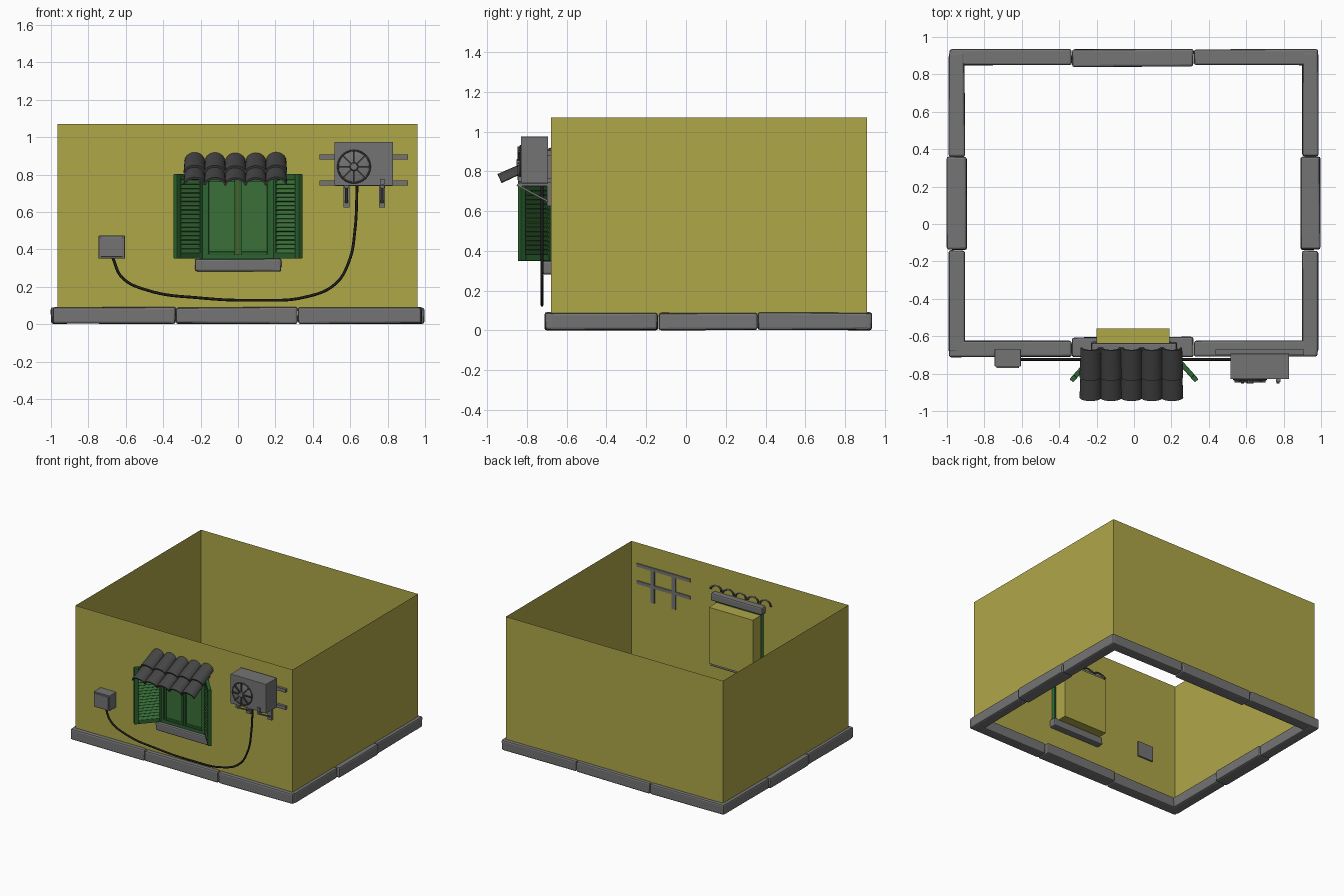
import bpy, bmesh, math, random
from mathutils import Matrix, Vector

random.seed(4)
if "Cube" in bpy.data.objects:
    bpy.data.objects.remove(bpy.data.objects["Cube"], do_unlink=True)


def material(name, r, g, b):
    m = bpy.data.materials.new(name)
    m.use_nodes = True
    m.diffuse_color = (r, g, b, 1)
    bsdf = m.node_tree.nodes["Principled BSDF"]
    bsdf.inputs["Base Color"].default_value = (r, g, b, 1)
    bsdf.inputs["Roughness"].default_value = 0.8
    return m


YELLOW = material("wall yellow", 0.43, 0.385, 0.066)
GREY = material("stone grey", 0.175, 0.175, 0.175)
DARK = material("tile charcoal", 0.06, 0.06, 0.06)
GREEN = material("frame green", 0.025, 0.125, 0.03)
LEAF = material("panel green", 0.042, 0.16, 0.04)
BLACK = material("cable black", 0.012, 0.012, 0.012)


def finish(name, bm, mat, matrix=None, bevel=0.0, smooth=False):
    bmesh.ops.recalc_face_normals(bm, faces=bm.faces)
    mesh = bpy.data.meshes.new(name)
    bm.to_mesh(mesh)
    bm.free()
    mesh.materials.append(mat)
    ob = bpy.data.objects.new(name, mesh)
    bpy.context.collection.objects.link(ob)
    if matrix:
        ob.matrix_world = matrix
    if bevel:
        mod = ob.modifiers.new("Bevel", "BEVEL")
        mod.width, mod.segments = bevel, 2
    if smooth:
        bpy.ops.object.select_all(action="DESELECT")
        ob.select_set(True)
        bpy.context.view_layer.objects.active = ob
        bpy.ops.object.shade_smooth_by_angle(angle=math.radians(35))
    return ob


def add_box(bm, x, y, z, tilt=None, jitter=0.0):
    """Box from three (low, high) ranges, optionally turned about its centre."""
    mid = Vector((sum(x), sum(y), sum(z))) / 2
    size = Vector((x[1] - x[0], y[1] - y[0], z[1] - z[0]))
    m = Matrix.Translation(mid) @ (tilt or Matrix()) @ Matrix.Diagonal(size).to_4x4()
    verts = bmesh.ops.create_cube(bm, size=1, matrix=m)["verts"]
    for v in verts:
        v.co += Vector([random.uniform(-jitter, jitter) for _ in range(3)])


def boxes(name, parts, mat, matrix=None, bevel=0.0, jitter=0.0):
    bm = bmesh.new()
    for p in parts:
        add_box(bm, *p, jitter=jitter)
    return finish(name, bm, mat, matrix, bevel)


# Thin walls, with a niche pushed inward behind the window
X0, X1, Y0, Y1, Z0, Z1 = -0.965, 0.96, -0.68, 0.91, 0.07, 1.07
NICHE_Y = -0.56
bm = bmesh.new()


def quad(*pts):
    bm.faces.new([bm.verts.new(p) for p in pts])


def upright(a, b, z0, z1):
    quad((*a, z0), (*b, z0), (*b, z1), (*a, z1))


upright((X1, Y0), (X1, Y1), Z0, Z1)
upright((X1, Y1), (X0, Y1), Z0, Z1)
upright((X0, Y1), (X0, Y0), Z0, Z1)
xs, zs = (X0, -0.2, 0.19, X1), (Z0, 0.34, 0.79, Z1)
for i in range(3):
    for k in range(3):
        if (i, k) != (1, 1):
            upright((xs[i], Y0), (xs[i + 1], Y0), zs[k], zs[k + 1])
upright((xs[1], NICHE_Y), (xs[2], NICHE_Y), zs[1], zs[2])
for x in xs[1:3]:
    upright((x, Y0), (x, NICHE_Y), zs[1], zs[2])
for z in zs[1:3]:
    quad((xs[1], Y0, z), (xs[2], Y0, z), (xs[2], NICHE_Y, z), (xs[1], NICHE_Y, z))
bmesh.ops.remove_doubles(bm, verts=bm.verts, dist=0.0005)
finish("walls", bm, YELLOW)

# Plinth stones: three to a side, the middle one a little wider
H = (0.003, 0.09)
cuts_x, cuts_y = (-0.99, -0.332, 0.32, 0.985), (-0.69, -0.14, 0.36, 0.92)
for i in range(3):
    d = 0.01 if i == 1 else 0.0
    span = (cuts_x[i] + 0.002, cuts_x[i + 1] - 0.002)
    side = (cuts_y[i] + 0.002, cuts_y[i + 1] - 0.002)
    for name, x, y in (("front", span, (-0.71, -0.625 + 2 * d)),
                       ("back", span, (0.85 - d, 0.935)),
                       ("left", (0.9 - d, 0.985 + d), side),
                       ("right", (-0.99 - d, -0.905 + d), side)):
        boxes(f"plinth_{name}_{i + 1}", [(x, y, H)], GREY, bevel=0.012, jitter=0.003)

# Window sill and lintel
boxes("window_sill", [((-0.23, 0.23), (-0.72, -0.63), (0.28, 0.348))], GREY, bevel=0.01, jitter=0.003)
boxes("window_lintel", [((-0.228, 0.228), (-0.715, -0.635), (0.805, 0.865))], GREY, bevel=0.01)


def frame(x0, x1, y, z0, z1, w):
    """Four bars around a rectangle."""
    return [((x0, x0 + w), y, (z0, z1)), ((x1 - w, x1), y, (z0, z1)),
            ((x0 + w, x1 - w), y, (z0, z0 + w)), ((x0 + w, x1 - w), y, (z1 - w, z1))]


# Window frame and two casements
boxes("window_frame", frame(-0.2, 0.2, (-0.695, -0.66), 0.345, 0.805, 0.028), GREEN)
for name, a, b in (("right", -0.172, -0.003), ("left", 0.003, 0.172)):
    boxes(f"casement_{name}", frame(a, b, (-0.69, -0.665), 0.372, 0.778, 0.016), GREEN, bevel=0.003)
    boxes(f"casement_panel_{name}", [((a + 0.014, b - 0.014), (-0.68, -0.667), (0.386, 0.764))], LEAF)

# Louvred shutters, opened about halfway
SLATS = 17
for name, s, angle in (("left", 1, -48.5), ("right", -1, -131.5)):
    m = Matrix.Translation((s * 0.188, -0.672, 0)) @ Matrix.Rotation(math.radians(angle), 4, "Z")
    boxes(f"shutter_{name}", frame(0, 0.222, (-0.013, 0.013), 0.35, 0.803, 0.032), GREEN, m, 0.003)
    step = 0.389 / SLATS
    tilt = Matrix.Rotation(math.radians(-s * 35), 4, "X")
    slats = []
    for i in range(SLATS):
        z = 0.382 + (i + 0.5) * step
        slats.append(((0.03, 0.192), (-0.003, 0.003), (z - 0.015, z + 0.015), tilt))
    boxes(f"shutter_slats_{name}", slats, LEAF, m)

# Awning of arched roof tiles, two overlapping rows
SEG, SLOPE = 10, math.radians(25)


def tile(name, x, y, z, length):
    bm = bmesh.new()
    rings = []
    for t, flare in ((0, 0.95), (1, 1.06)):
        ring = []
        for r, h in ((0.056, 0.044), (0.046, 0.032)):
            arc = [math.pi * k / SEG for k in range(SEG + 1)]
            if r < 0.05:
                arc.reverse()
            ring += [bm.verts.new((r * flare * math.cos(a), -t * length, h * flare * math.sin(a)))
                     for a in arc]
        rings.append(ring)
        bm.faces.new(ring)
    n = len(rings[0])
    for k in range(n):
        j = (k + 1) % n
        bm.faces.new((rings[0][k], rings[0][j], rings[1][j], rings[1][k]))
    m = Matrix.Translation((x, y, z)) @ Matrix.Rotation(SLOPE, 4, "X")
    finish(name, bm, DARK, m, smooth=True)


for c in range(5):
    x = -0.232 + c * 0.109
    lift = random.uniform(-0.004, 0.004)
    tile(f"roof_tile_upper_{c + 1}", x, -0.66, 0.882 + lift, 0.175)
    tile(f"roof_tile_lower_{c + 1}", x, -0.775, 0.815 + lift, 0.168)

# Air conditioner body
boxes("air_conditioner_body", [((0.515, 0.83), (-0.83, -0.693), (0.74, 0.975))], GREY, bevel=0.003)
boxes("air_conditioner_knob", [((0.758, 0.782), (-0.845, -0.825), (0.748, 0.775))], GREY)

# Fan guard: dark disc, rim, hub and spokes
FAN = Matrix.Translation((0.62, -0.832, 0.842)) @ Matrix.Rotation(math.pi / 2, 4, "X")


def disc(name, r1, r2, depth, mat):
    bm = bmesh.new()
    bmesh.ops.create_cone(bm, cap_ends=True, segments=24, radius1=r1, radius2=r2, depth=depth,
                          matrix=Matrix.Translation((0, 0, depth / 2)))
    finish(name, bm, mat, FAN, smooth=True)


disc("fan_plate", 0.086, 0.07, 0.006, GREY)
disc("fan_hub", 0.026, 0.018, 0.02, GREY)
spokes = []
for i in range(8):
    turn = Matrix.Rotation(i * math.pi / 4, 4, "Z")
    bm_mid = turn @ Vector((0.052, 0, 0.011))
    spokes.append(((bm_mid.x - 0.032, bm_mid.x + 0.032), (bm_mid.y - 0.004, bm_mid.y + 0.004),
                   (0.004, 0.016), turn))
boxes("fan_spokes", spokes, DARK, FAN)
bpy.ops.mesh.primitive_torus_add(major_radius=0.086, minor_radius=0.005, major_segments=24,
                                 minor_segments=6)
rim = bpy.context.object
rim.name = "fan_rim"
rim.matrix_world = FAN
rim.data.materials.append(DARK)

# Wall bracket: rails, posts, arms and diagonal braces
rails = [((0.435, 0.91), (-0.70, -0.672), (z, z + 0.026)) for z in (0.742, 0.88)]
for x in (0.58, 0.77):
    rails.append(((x - 0.017, x + 0.017), (-0.70, -0.672), (0.625, 0.89)))
    rails.append(((x - 0.012, x + 0.012), (-0.845, -0.69), (0.727, 0.741)))
    rails.append(((x - 0.008, x + 0.008), (-0.86, -0.68), (0.685, 0.695),
                  Matrix.Rotation(math.radians(-28), 4, "X")))
boxes("wall_bracket", rails, GREY)

# Junction box, with a raised cover
boxes("junction_box", [((-0.745, -0.605), (-0.762, -0.668), (0.35, 0.473)),
                       ((-0.735, -0.615), (-0.77, -0.76), (0.36, 0.463))], GREY, bevel=0.003)

# Hanging cable from the junction box to the air conditioner
path = [(-0.67, 0.355), (-0.62, 0.25), (-0.49, 0.183), (-0.2, 0.14), (0.1, 0.128), (0.36, 0.145),
        (0.52, 0.215), (0.595, 0.34), (0.625, 0.5), (0.637, 0.745)]
curve = bpy.data.curves.new("cable", "CURVE")
curve.dimensions = "3D"
curve.bevel_depth, curve.bevel_resolution, curve.resolution_u = 0.0075, 2, 8
spline = curve.splines.new("BEZIER")
spline.bezier_points.add(len(path) - 1)
for p, (x, z) in zip(spline.bezier_points, path):
    p.co = (x, -0.724, z)
    p.handle_left_type = p.handle_right_type = "AUTO"
curve.materials.append(BLACK)
bpy.context.collection.objects.link(bpy.data.objects.new("cable", curve))
